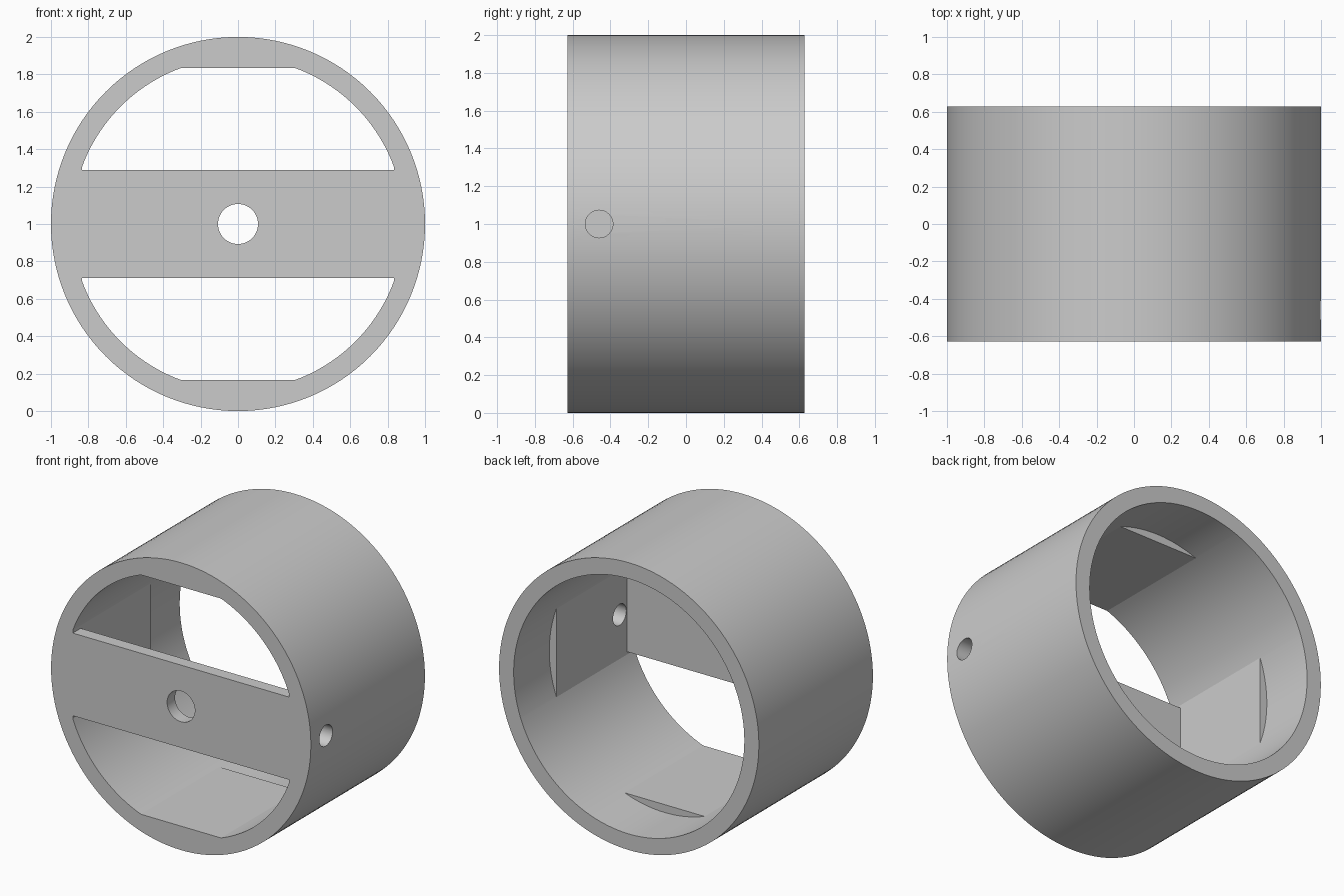
import bpy, bmesh, math
from mathutils import Matrix

cube = bpy.data.objects.get("Cube")
if cube:
    bpy.data.objects.remove(cube)

HALF = 0.627         # half the sleeve depth
BORE = 0.888         # bore radius
FLAT = 0.833         # distance of the inner flats from the axis
PAD_END = 0.235      # depth where the flats stop
BAR_BACK = -HALF + 0.087
SEGS = 128

grey = bpy.data.materials.new("plain grey")
grey.use_nodes = True
grey.diffuse_color = (0.6, 0.6, 0.6, 1)
grey.node_tree.nodes["Principled BSDF"].inputs["Base Color"].default_value = (0.6, 0.6, 0.6, 1)


def finish(bm, name):
    bmesh.ops.recalc_face_normals(bm, faces=bm.faces)
    mesh = bpy.data.meshes.new(name)
    bm.to_mesh(mesh)
    bm.free()
    mesh.materials.append(grey)
    obj = bpy.data.objects.new(name, mesh)
    bpy.context.collection.objects.link(obj)
    return obj


def cylinder(name, radius, length, center, axis, segs):
    bm = bmesh.new()
    turn = Matrix.Rotation(math.pi / 2, 4, axis)
    bmesh.ops.create_cone(bm, cap_ends=True, segments=segs, radius1=radius, radius2=radius,
                          depth=length, matrix=Matrix.Translation(center) @ turn)
    return finish(bm, name)


def clamp(v):
    return max(-FLAT, min(FLAT, v))


def stepped_bore():
    # Round bore at the back, four flats towards the front
    corner = math.acos(FLAT / BORE)
    angles = [2 * math.pi * i / SEGS for i in range(SEGS)]
    for q in range(4):
        angles += [q * math.pi / 2 + corner, (q + 1) * math.pi / 2 - corner]
    angles.sort()
    round_pts = [(BORE * math.cos(a), BORE * math.sin(a)) for a in angles]
    flat_pts = [(clamp(x), clamp(z)) for x, z in round_pts]
    bm = bmesh.new()
    rings = []
    for pts, y in ((round_pts, 1), (round_pts, PAD_END), (flat_pts, PAD_END), (flat_pts, -1)):
        rings.append([bm.verts.new((x, y, z + 1)) for x, z in pts])
    n = len(angles)
    for a, b in zip(rings, rings[1:]):
        for i in range(n):
            j = (i + 1) % n
            bm.faces.new((a[i], a[j], b[j], b[i]))
    bm.faces.new(rings[0])
    bm.faces.new(rings[-1])
    bmesh.ops.remove_doubles(bm, verts=bm.verts, dist=0.00005)
    return finish(bm, "bore_cutter")


def combine(target, tool, operation):
    mod = target.modifiers.new(operation.lower(), 'BOOLEAN')
    mod.operation = operation
    mod.solver = 'EXACT'
    mod.object = tool
    bpy.context.view_layer.objects.active = target
    bpy.ops.object.modifier_apply(modifier=mod.name)
    bpy.data.objects.remove(tool)


# Outer sleeve with its stepped bore
sleeve = cylinder("sleeve", 1, 2 * HALF, (0, 0, 1), 'X', SEGS)
combine(sleeve, stepped_bore(), 'DIFFERENCE')

# Cross bar flush with the front, its ends set into the side flats
bm = bmesh.new()
bmesh.ops.create_cube(bm, size=1)
bmesh.ops.scale(bm, vec=(1.8, BAR_BACK + HALF, 0.575), verts=bm.verts)
bmesh.ops.translate(bm, vec=(0, (BAR_BACK - HALF) / 2, 1), verts=bm.verts)
combine(sleeve, finish(bm, "cross_bar"), 'UNION')

# Centre hole in the bar and screw hole in one side wall
combine(sleeve, cylinder("centre_hole", 0.107, 0.4, (0, -HALF, 1), 'X', 48), 'DIFFERENCE')
combine(sleeve, cylinder("side_hole", 0.073, 0.6, (1, -0.46, 1), 'Y', 48), 'DIFFERENCE')

bpy.ops.object.select_all(action='DESELECT')
sleeve.select_set(True)
bpy.context.view_layer.objects.active = sleeve
bpy.ops.object.shade_smooth_by_angle(angle=math.radians(15))
